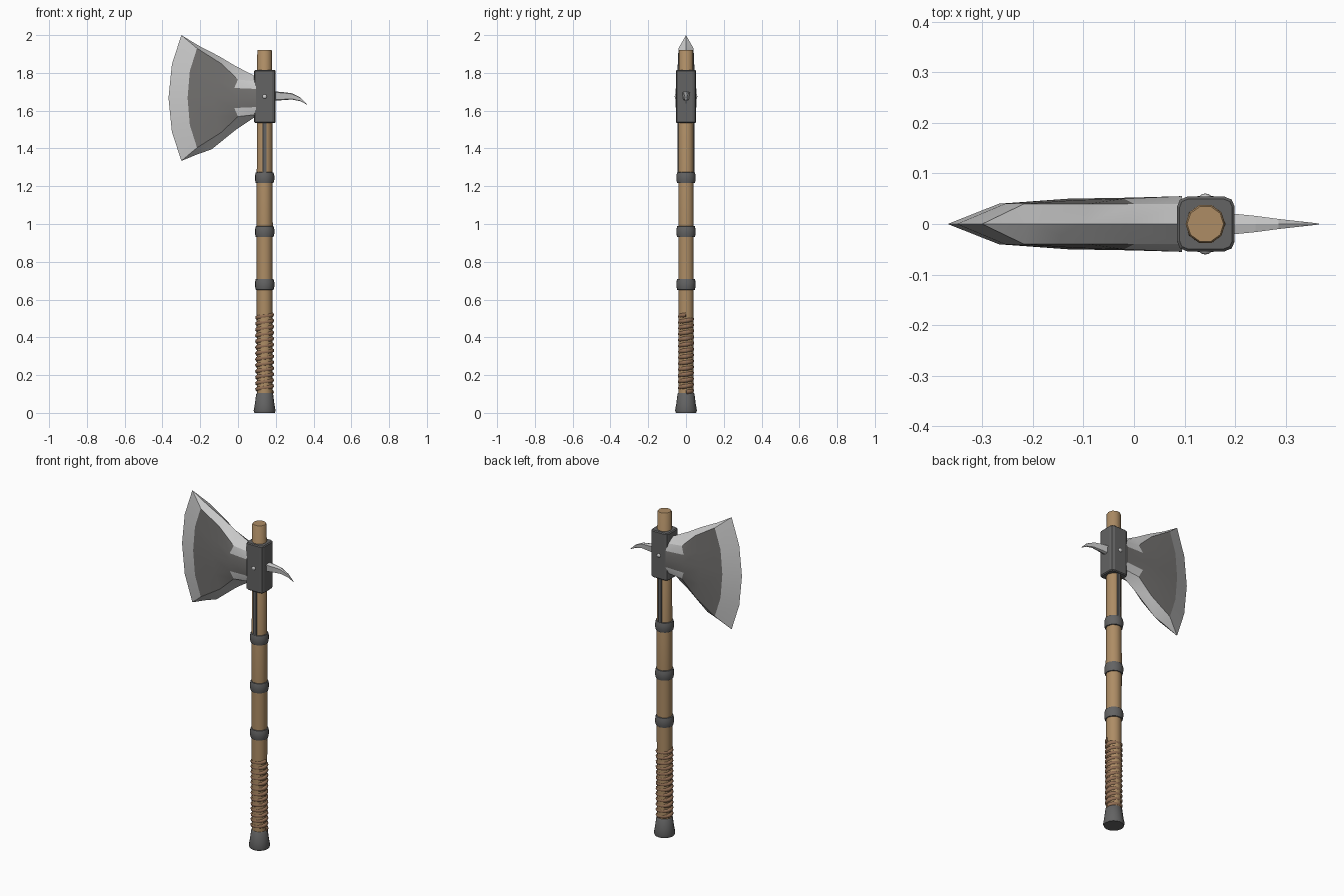
import bpy, bmesh
from math import pi, sin, cos

if "Cube" in bpy.data.objects:
    bpy.data.objects.remove(bpy.data.objects["Cube"])

CX = 0.141      # handle axis
MID = 1.667     # blade centre height


def material(name, rgb):
    m = bpy.data.materials.new(name)
    m.diffuse_color = (*rgb, 1)
    m.use_nodes = True
    m.node_tree.nodes["Principled BSDF"].inputs["Base Color"].default_value = m.diffuse_color
    return m


wood = material("wood", (0.42, 0.265, 0.13))
leather = material("leather", (0.29, 0.16, 0.09))
iron = material("dark_iron", (0.125, 0.125, 0.125))
face_steel = material("face_steel", (0.17, 0.165, 0.16))
bright = material("bright_steel", (0.55, 0.55, 0.57))


def add_object(name, bm, mats, angle=None):
    bmesh.ops.remove_doubles(bm, verts=bm.verts, dist=1e-5)
    bmesh.ops.recalc_face_normals(bm, faces=bm.faces)
    me = bpy.data.meshes.new(name)
    for m in mats:
        me.materials.append(m)
    bm.to_mesh(me)
    bm.free()
    ob = bpy.data.objects.new(name, me)
    bpy.context.collection.objects.link(ob)
    if angle:
        bpy.ops.object.select_all(action='DESELECT')
        ob.select_set(True)
        bpy.context.view_layer.objects.active = ob
        bpy.ops.object.shade_smooth_by_angle(angle=angle)
    return ob


def loft(bm, loops, closed=True):
    """Skin a list of point loops; closed loops get end caps."""
    vs = [[bm.verts.new(p) for p in loop] for loop in loops]
    n = len(vs[0])
    for a, b in zip(vs, vs[1:]):
        for i in range(n if closed else n - 1):
            j = (i + 1) % n
            bm.faces.new((a[i], a[j], b[j], b[i]))
    if closed:
        bm.faces.new(vs[0])
        bm.faces.new(vs[-1])


def turned(name, profile, sides, mat):
    """Round part on the handle axis from (radius, z) pairs."""
    bm = bmesh.new()
    loft(bm, [[(CX + r * cos(2 * pi * i / sides), r * sin(2 * pi * i / sides), z)
               for i in range(sides)] for r, z in profile])
    return add_object(name, bm, [mat], 0.7)


def box(name, centre, size, bevel, round_corners=False):
    bm = bmesh.new()
    bmesh.ops.create_cube(bm, size=1)
    for v in bm.verts:
        v.co = [c + k * s for c, k, s in zip(centre, v.co, size)]
    edges = bm.edges[:]
    if round_corners:
        upright = [e for e in bm.edges
                   if abs(e.verts[0].co.z - e.verts[1].co.z) > 0.01]
        bmesh.ops.bevel(bm, geom=upright, offset=0.02, segments=2,
                        profile=0.5, affect='EDGES')
        edges = [e for e in bm.edges
                 if abs(e.verts[0].co.z - e.verts[1].co.z) < 0.001]
    bmesh.ops.bevel(bm, geom=edges, offset=bevel, segments=1, affect='EDGES')
    return add_object(name, bm, [iron])


# Handle, pommel and bands
turned("handle", [(0.041, 0.05), (0.043, 1.0), (0.039, 1.918), (0.036, 1.922)], 10, wood)
turned("pommel", [(0.054, 0), (0.058, 0.012), (0.052, 0.045), (0.045, 0.1), (0.04, 0.106)], 16, iron)
for k, z in enumerate((0.68, 0.96, 1.245)):
    turned(f"band_{k + 1}", [(0.042, z - 0.029), (0.047, z - 0.028), (0.051, z - 0.012),
                             (0.051, z + 0.012), (0.047, z + 0.028), (0.042, z + 0.029)], 16, iron)

# Leather grip wrap: one helical cord, pressed flatter at front and back
cu = bpy.data.curves.new("grip_wrap", 'CURVE')
cu.dimensions = '3D'
cu.bevel_depth = 0.013
cu.bevel_resolution = 1
cu.use_fill_caps = True
sp = cu.splines.new('POLY')
turns, steps = 13, 14
sp.points.add(turns * steps)
for i, p in enumerate(sp.points):
    a = 2 * pi * i / steps
    p.co = (CX + 0.038 * cos(a), 0.031 * sin(a), 0.11 + 0.41 * i / (turns * steps), 1)
cu.materials.append(leather)
bpy.context.collection.objects.link(bpy.data.objects.new("grip_wrap", cu))

# Socket, side straps and rivets
box("socket", (0.142, 0, 1.675), (0.114, 0.108, 0.28), 0.005, True)
for s, side in ((-1, "front"), (1, "back")):
    box(f"{side}_strap", (CX, s * 0.0415, 1.4), (0.022, 0.008, 0.32), 0.002)
    bm = bmesh.new()
    bmesh.ops.create_icosphere(bm, subdivisions=2, radius=0.012)
    for v in bm.verts:
        v.co = (v.co.x + CX, v.co.y * 0.6 + s * 0.053, v.co.z + 1.675)
    add_object(f"{side}_rivet", bm, [bright], 0.7)

# Blade: half of it as rows along the length, mirrored across y
upper = [[(-.30, 0, 2.0), (-.217, .04, 1.93), (-.09, .04, 1.85), (0, .04, 1.765), (.095, .04, 1.755)],
         [(-.35, 0, 1.845), (-.255, .04, 1.81), (-.12, .047, 1.765), (-.02, .05, 1.72), (.095, .055, 1.715)]]
centre = [(-.368, 0, MID), (-.267, .04, MID), (-.13, .05, MID), (-.01, .052, MID), (.095, .055, MID)]
top_ridge = [(-.30, 0, 2.0), (-.21, 0, 1.945), (-.10, 0, 1.888), (-.016, 0, 1.838), (.095, 0, 1.78)]
low_ridge = [(-.30, 0, 1.333), (-.217, 0, 1.368), (-.14, 0, 1.395), (-.01, 0, 1.50), (.095, 0, 1.57)]
lower = [[(x, y, 2 * MID - z) for x, y, z in row] for row in reversed(upper)]
low_ridge[0] = lower[-1][0]
bm = bmesh.new()
for s in (-1, 1):
    rows = [top_ridge, *upper, centre, *lower, low_ridge]
    loft(bm, [[(x, s * y, z) for x, y, z in row] for row in rows], closed=False)
bmesh.ops.remove_doubles(bm, verts=bm.verts, dist=1e-5)
bmesh.ops.holes_fill(bm, edges=[e for e in bm.edges if e.is_boundary])
# Broad cheeks are dark, the cutting bevel, ridges and neck corners are bright
for f in bm.faces:
    c = f.calc_center_median()
    neck_corner = c.x > 0 and abs(c.z - MID) > 0.05
    cheek = min(abs(v.co.y) for v in f.verts) > 0.03 and not neck_corner
    f.material_index = 0 if cheek else 1
add_object("blade", bm, [face_steel, bright], 0.3)

# Back spike: six-sided sections (x, top z, bottom z, half width) curving down
bm = bmesh.new()
loops = []
for x, t, b, w in [(.19, 1.702, 1.652, .021), (.24, 1.698, 1.656, .016), (.285, 1.692, 1.659, .010),
                   (.33, 1.670, 1.650, .005), (.365, 1.635, 1.632, .001)]:
    h = t - b
    loops.append([(x, -w, t - h * .1), (x, 0, t), (x, w, t - h * .1),
                  (x, w * .7, b + h * .1), (x, 0, b), (x, -w * .7, b + h * .1)])
loft(bm, loops)
add_object("back_spike", bm, [bright])
